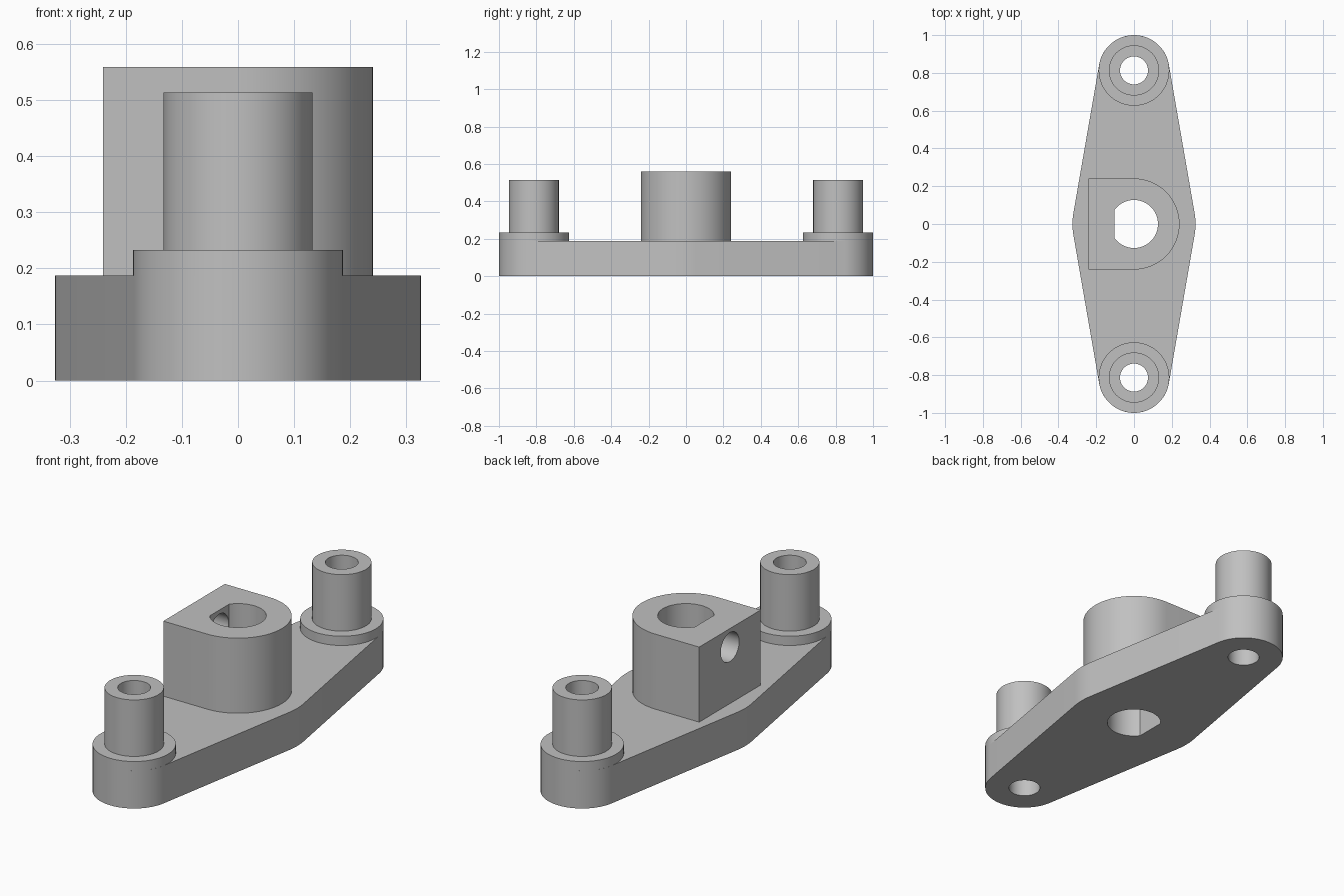
import bpy, bmesh, math
from mathutils import Vector

cube = bpy.data.objects.get("Cube")
if cube:
    bpy.data.objects.remove(cube, do_unlink=True)

# Main dimensions
POST_Y, BOSS_R, BORE_R = 0.813, 0.187, 0.074
WAIST_R, HUB_R, SHAFT_R, SHAFT_FLAT = 0.326, 0.241, 0.127, 0.102
PLATE_Z, BOSS_Z, POST_Z, HUB_Z = 0.187, 0.233, 0.513, 0.559

grey = bpy.data.materials.new("plain grey")
grey.use_nodes = True
grey.diffuse_color = (0.53, 0.53, 0.53, 1)
grey.node_tree.nodes["Principled BSDF"].inputs["Base Color"].default_value = grey.diffuse_color


def arc(cy, r, start, end, steps):
    """Points on an arc centred at (0, cy), angles in radians."""
    angles = [start + (end - start) * i / steps for i in range(steps + 1)]
    return [(r * math.cos(a), cy + r * math.sin(a)) for a in angles]


def circle(cy, r, steps=64):
    return arc(cy, r, 0, 2 * math.pi, steps)[:-1]


def prism(name, outline, holes, z0, z1):
    """Extrude an outline with holes between two heights."""
    bm = bmesh.new()
    edges = []
    for loop in [outline] + holes:
        verts = [bm.verts.new((x, y, z0)) for x, y in loop]
        edges += [bm.edges.new((v, verts[i - 1])) for i, v in enumerate(verts)]
    bmesh.ops.triangle_fill(bm, edges=edges, use_beauty=True, normal=(0, 0, 1))
    top = bmesh.ops.extrude_face_region(bm, geom=bm.faces[:])["geom"]
    bmesh.ops.translate(bm, vec=Vector((0, 0, z1 - z0)),
                        verts=[g for g in top if isinstance(g, bmesh.types.BMVert)])
    bmesh.ops.recalc_face_normals(bm, faces=bm.faces[:])
    mesh = bpy.data.meshes.new(name)
    bm.to_mesh(mesh)
    bm.free()
    mesh.materials.append(grey)
    obj = bpy.data.objects.new(name, mesh)
    bpy.context.collection.objects.link(obj)
    return obj


def select(obj):
    bpy.ops.object.select_all(action='DESELECT')
    obj.select_set(True)
    bpy.context.view_layer.objects.active = obj


# Plate outline: tangent hull of the waist circle and both end circles
tilt = math.asin((WAIST_R - BOSS_R) / POST_Y)
half = math.pi
outline = (arc(0, WAIST_R, -tilt, tilt, 6)
           + arc(POST_Y, BOSS_R, tilt, half - tilt, 32)
           + arc(0, WAIST_R, half - tilt, half + tilt, 6)
           + arc(-POST_Y, BOSS_R, half + tilt, 2 * half - tilt, 32))

# D-shaped shaft bore, flat towards -x
cut = math.acos(SHAFT_FLAT / SHAFT_R)
shaft = arc(0, SHAFT_R, -half + cut, half - cut, 56)

ends = {"front": -POST_Y, "back": POST_Y}
parts = [prism("base_plate", outline,
               [shaft] + [circle(y, BORE_R) for y in ends.values()], 0, PLATE_Z)]

# Hollow posts standing on raised bosses
for side, y in ends.items():
    bore = [circle(y, BORE_R)]
    parts.append(prism(side + "_boss", circle(y, BOSS_R), bore, PLATE_Z, BOSS_Z))
    parts.append(prism(side + "_post", circle(y, 0.133), bore, BOSS_Z, POST_Z))

# Central hub, square on one side and round on the other
hub_outline = [(-HUB_R, HUB_R), (-HUB_R, -HUB_R)] + arc(0, HUB_R, -half / 2, half / 2, 32)
hub = prism("hub", hub_outline, [shaft], PLATE_Z, HUB_Z)
parts.append(hub)

# Set screw hole through the flat side of the hub
cutter = prism("screw_hole_cutter", circle(0, 0.072, 48), [], -0.2, 0.2)
cutter.rotation_euler = (0, half / 2, 0)
cutter.location = (-0.22, 0, 0.467)
cutter.hide_render = True
mod = hub.modifiers.new("screw_hole", 'BOOLEAN')
mod.operation = 'DIFFERENCE'
mod.solver = 'EXACT'
mod.object = cutter
select(hub)
bpy.ops.object.modifier_apply(modifier=mod.name)
bpy.data.objects.remove(cutter, do_unlink=True)

# Smooth the curved walls, keep the rims sharp
for part in parts:
    select(part)
    bpy.ops.object.shade_smooth_by_angle(angle=math.radians(30))
